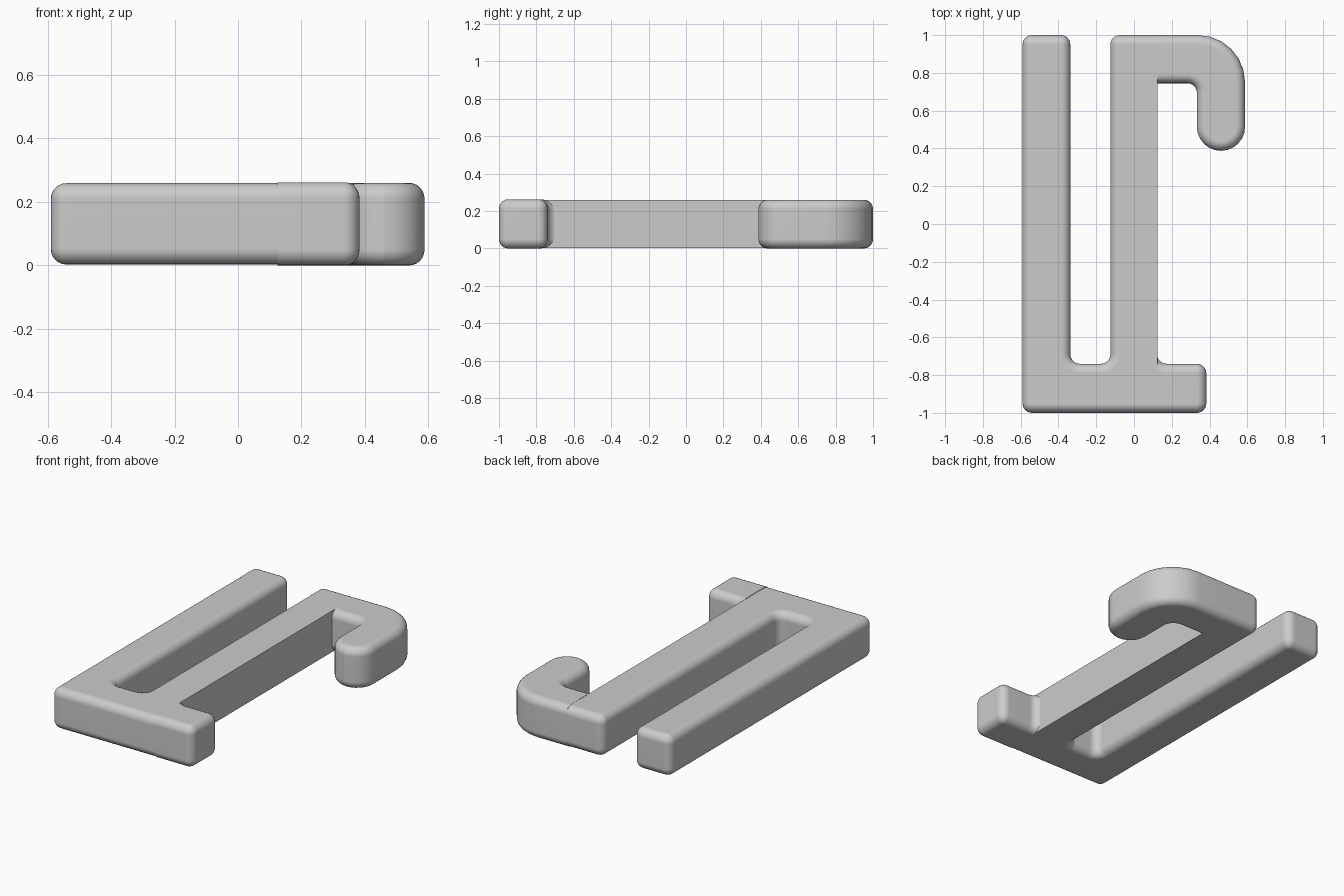
import bpy, bmesh, math
from mathutils import Vector

if "Cube" in bpy.data.objects:
    bpy.data.objects.remove(bpy.data.objects["Cube"])

R = 0.05        # edge rounding
CUT = 0.125     # plane where the hook and foot meet the frame
STEPS = 6

grey = bpy.data.materials.new("plain grey")
grey.diffuse_color = (0.6, 0.6, 0.6, 1)
grey.use_nodes = True
grey.node_tree.nodes["Principled BSDF"].inputs["Base Color"].default_value = grey.diffuse_color


def rounded_outline(corners):
    """Counter-clockwise corners (x, y, radius) -> list of (point, outward normal)."""
    out = []
    n = len(corners)
    for i, (x, y, r) in enumerate(corners):
        p = Vector((x, y))
        a = (p - Vector(corners[i - 1][:2])).normalized()
        b = (Vector(corners[(i + 1) % n][:2]) - p).normalized()
        turn = 1 if a.x * b.y - a.y * b.x > 0 else -1
        centre = p - a * r + b * r
        n0, n1 = Vector((a.y, -a.x)), Vector((b.y, -b.x))
        for k in range(STEPS + 1):
            t = math.pi / 2 * k / STEPS
            nrm = n0 * math.cos(t) + n1 * math.sin(t)
            out.append((centre + nrm * r * turn, nrm))
    return out


def pillow_slab(name, corners, z0, z1, keep_left, wall=None):
    """Slab with rounded rims, trimmed at the cut plane."""
    outline = rounded_outline(corners)
    levels = []
    for k in range(STEPS + 1):
        t = math.pi / 2 * k / STEPS
        levels.append(((R - 0.002) * (1 - math.sin(t)), z0 + R * (1 - math.cos(t))))
    levels += [(d, z0 + z1 - z) for d, z in reversed(levels)]

    bm = bmesh.new()
    rings = [[bm.verts.new((*(p - nrm * d), z)) for p, nrm in outline] for d, z in levels]
    n = len(outline)
    for lo, hi in zip(rings, rings[1:]):
        for i in range(n):
            j = (i + 1) % n
            bm.faces.new((lo[i], lo[j], hi[j], hi[i])).smooth = True
    bm.faces.new(rings[0][::-1])
    bm.faces.new(rings[-1])

    bmesh.ops.bisect_plane(bm, geom=bm.verts[:] + bm.edges[:] + bm.faces[:],
                           plane_co=(CUT, 0, 0), plane_no=(1, 0, 0),
                           clear_outer=keep_left, clear_inner=not keep_left)
    if wall:  # flat side between foot and hook
        y0, y1 = wall
        bm.faces.new([bm.verts.new((CUT, y, z)) for y, z in
                      ((y0, z0), (y1, z0), (y1, z1), (y0, z1))])

    mesh = bpy.data.meshes.new(name)
    bm.to_mesh(mesh)
    bm.free()
    mesh.materials.append(grey)
    ob = bpy.data.objects.new(name, mesh)
    bpy.context.collection.objects.link(ob)
    bpy.context.view_layer.objects.active = ob
    ob.select_set(True)
    bpy.ops.object.shade_smooth_by_angle(angle=math.radians(40))
    ob.select_set(False)
    mod = ob.modifiers.new("even shading", 'WEIGHTED_NORMAL')
    mod.keep_sharp = True
    return ob


# Two long bars joined at the front
pillow_slab("frame", [(-0.59, -1, R), (0.3, -1, R), (0.3, 1, R), (-0.125, 1, R),
                      (-0.125, -0.74, R), (-0.337, -0.74, R), (-0.337, 1, R), (-0.59, 1, R)],
            0.003, 0.259, True, wall=(-0.79, 0.80))

# Curled hook at the back
pillow_slab("hook", [(-0.1, 0.745, R), (0.333, 0.745, R), (0.333, 0.3875, 0.1274),
                     (0.588, 0.3875, 0.1274), (0.588, 1, 0.25), (-0.1, 1, R)],
            0.0, 0.26, False)

# Short foot at the front, with a small fillet against the bar
pillow_slab("foot", [(-0.1, -1, R), (0.383, -1, R), (0.383, -0.74, R),
                     (0.122, -0.74, R), (0.122, -0.5, R), (-0.1, -0.5, R)],
            0.0, 0.262, False)
